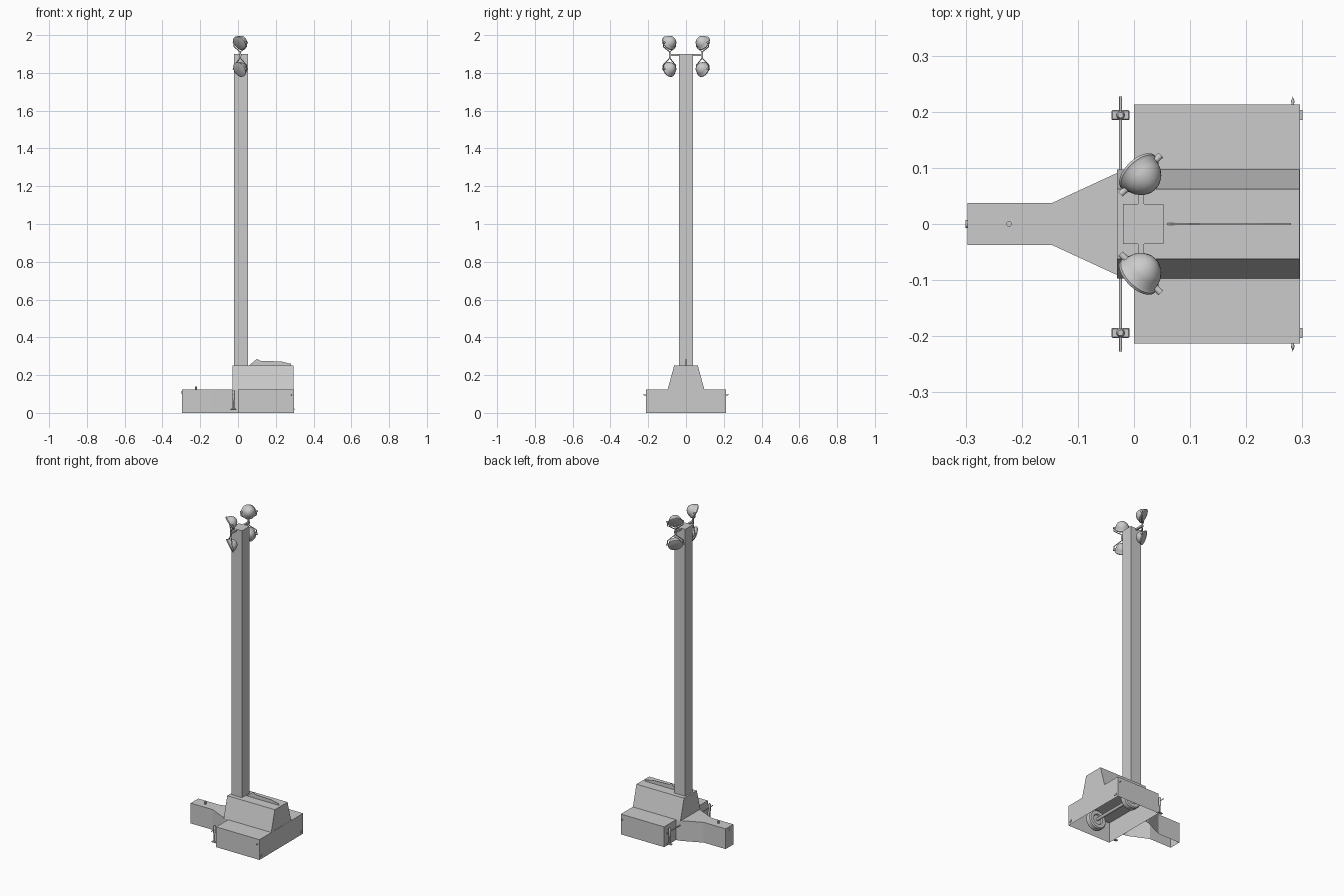
import bpy, bmesh, math
from mathutils import Vector, Matrix

if "Cube" in bpy.data.objects:
    bpy.data.objects.remove(bpy.data.objects["Cube"])


def finish(name, bm, smooth=False):
    bmesh.ops.recalc_face_normals(bm, faces=bm.faces)
    me = bpy.data.meshes.new(name)
    bm.to_mesh(me)
    bm.free()
    ob = bpy.data.objects.new(name, me)
    bpy.context.collection.objects.link(ob)
    if smooth:
        bpy.context.view_layer.objects.active = ob
        ob.select_set(True)
        bpy.ops.object.shade_smooth_by_angle(angle=math.radians(40))
        ob.select_set(False)
    return ob


def prism(name, pts, offset, caps=(True, True)):
    """Extrude a 3D outline by an offset, with optional end caps."""
    bm = bmesh.new()
    off = Vector(offset)
    a = [bm.verts.new(p) for p in pts]
    b = [bm.verts.new(Vector(p) + off) for p in pts]
    n = len(a)
    for i in range(n):
        j = (i + 1) % n
        bm.faces.new((a[i], a[j], b[j], b[i]))
    if caps[0]:
        bm.faces.new(a[::-1])
    if caps[1]:
        bm.faces.new(b)
    return finish(name, bm)


def box(name, x, y, z, open_bottom=False):
    pts = [(x[0], y[0], z[0]), (x[1], y[0], z[0]), (x[1], y[1], z[0]), (x[0], y[1], z[0])]
    return prism(name, pts, (0, 0, z[1] - z[0]), (not open_bottom, True))


def lathe(name, profile, origin, axis, n=24):
    """Revolve (radius, height) pairs around an axis."""
    bm = bmesh.new()
    vs = [bm.verts.new((r, 0, h)) for r, h in profile]
    es = [bm.edges.new(p) for p in zip(vs, vs[1:])]
    bmesh.ops.spin(bm, geom=vs + es, cent=(0, 0, 0), axis=(0, 0, 1),
                   angle=math.tau, steps=n, use_duplicate=False)
    bmesh.ops.remove_doubles(bm, verts=bm.verts, dist=1e-5)
    rot = Vector((0, 0, 1)).rotation_difference(Vector(axis)).to_matrix().to_4x4()
    bm.transform(Matrix.Translation(origin) @ rot)
    return finish(name, bm, True)


def rod(name, p, q, r, n=12):
    d = Vector(q) - Vector(p)
    return lathe(name, [(0, 0), (r, 0), (r, d.length), (0, d.length)], p, d.normalized(), n)


def tube(name, pts, r):
    cu = bpy.data.curves.new(name, 'CURVE')
    cu.dimensions = '3D'
    cu.bevel_depth = r
    cu.bevel_resolution = 1
    cu.use_fill_caps = True
    sp = cu.splines.new('POLY')
    sp.points.add(len(pts) - 1)
    for p, co in zip(sp.points, pts):
        p.co = (*co, 1)
    ob = bpy.data.objects.new(name, cu)
    bpy.context.collection.objects.link(ob)
    return ob


# Trailer body: hollow fender box and tongue
box("fender_box", (0, 0.296), (-0.213, 0.213), (0, 0.125), True)
half = [(-0.297, 0.037), (-0.147, 0.037), (-0.03, 0.091), (0.0, 0.097)]
outline = [(x, -y, 0) for x, y in half] + [(x, y, 0) for x, y in reversed(half)]
prism("tongue", outline, (0, 0, 0.125), (False, True))

# Engine housing with sloped sides, and the thin lifting fin on top
sec = [(-0.097, 0.125), (0.097, 0.125), (0.062, 0.252), (-0.062, 0.252)]
prism("engine_housing", [(-0.03, y, z) for y, z in sec], (0.325, 0, 0))
fin = [(0.06, 0.252), (0.1, 0.286), (0.118, 0.276), (0.23, 0.272), (0.28, 0.26), (0.28, 0.252)]
prism("lifting_fin", [(x, -0.0015, z) for x, z in fin], (0, 0.003, 0))

# Mast and crossbar
box("mast", (-0.02, 0.053), (-0.036, 0.036), (0.25, 1.9))
box("lamp_crossbar", (0.007, 0.018), (-0.09, 0.09), (1.889, 1.9))

# Hitch details
rod("tongue_pin", (-0.223, 0, 0.12), (-0.223, 0, 0.141), 0.005)
rod("hitch_knob", (-0.3, 0, 0.108), (-0.29, 0, 0.108), 0.007)

# Axle and outrigger beam
rod("axle", (0.15, -0.17, 0.06), (0.15, 0.17, 0.06), 0.009)
rod("outrigger_beam", (-0.024, -0.19, 0.095), (-0.024, 0.19, 0.095), 0.003)

for s, side in ((-1, "front"), (1, "back")):
    # Wheel with tyre and recessed hub
    lathe(side + "_wheel", [(0, 0.008), (0.028, 0.008), (0.032, 0), (0.052, 0), (0.058, 0.006),
                            (0.058, 0.034), (0.052, 0.04), (0.032, 0.04), (0.028, 0.032), (0, 0.032)],
          (0.15, s * 0.13, 0.058), (0, s, 0), 28)
    # Levelling jack: tapered leg, foot plate and crank handle
    y = s * 0.194
    lathe(side + "_jack", [(0, 0.02), (0.005, 0.02), (0.005, 0.065), (0.008, 0.075),
                           (0.008, 0.112), (0.005, 0.12), (0, 0.12)], (-0.024, y, 0), (0, 0, 1), 12)
    foot = box(side + "_jack_foot", (-0.04, -0.008), (y - 0.009, y + 0.009), (0.016, 0.022))
    bev = foot.modifiers.new("round", 'BEVEL')
    bev.width = 0.002
    rod(side + "_jack_handle", (-0.024, y, 0.096), (-0.024, s * 0.227, 0.096), 0.0025)
    # Marker and tail lights
    lathe(side + "_marker_light", [(0, 0), (0.002, 0), (0.003, 0.008), (0, 0.016)],
          (0.283, s * 0.211, 0.095), (0, s, 0), 10)
    box(side + "_tail_light", (0.295, 0.3), (y - 0.009, y + 0.009), (0.014, 0.024))

    # Two floodlights per side, above and below the crossbar
    for up, level in ((1, "upper"), (-1, "lower")):
        name = side + "_" + level
        c = Vector((0.012, s * 0.088, 1.895 + up * (0.065 if up > 0 else 0.075)))
        flat = Vector((-0.7, s * 0.72, 0)).normalized()
        tilt = math.radians(32 if up > 0 else 24)
        face = flat * math.cos(tilt) - Vector((0, 0, 1)) * math.sin(tilt)
        hinge = Vector((-flat.y, flat.x, 0))
        # Bowl reflector with flat lens
        lathe(name + "_lamp", [(0, 0.01), (0.038, 0.01), (0.042, 0.008), (0.042, 0.003), (0.038, 0),
                               (0.034, -0.014), (0.027, -0.025), (0.017, -0.033), (0.008, -0.037), (0, -0.038)],
              c, face, 28)
        # Yoke bracket with pivots
        base = Vector((0.012, s * 0.086, 1.895))
        low = base + Vector((0, 0, up * 0.016))
        a, b = c + hinge * 0.045, c - hinge * 0.045
        drop = Vector((0, 0, -up * 0.022))
        rod(name + "_stem", base, low, 0.005)
        tube(name + "_yoke", [a, a + drop, low, b + drop, b], 0.003)
        for i, (p, d) in enumerate(((a, hinge), (b, -hinge))):
            rod(f"{name}_pivot_{i}", p - d * 0.01, p + d * 0.005, 0.006)
